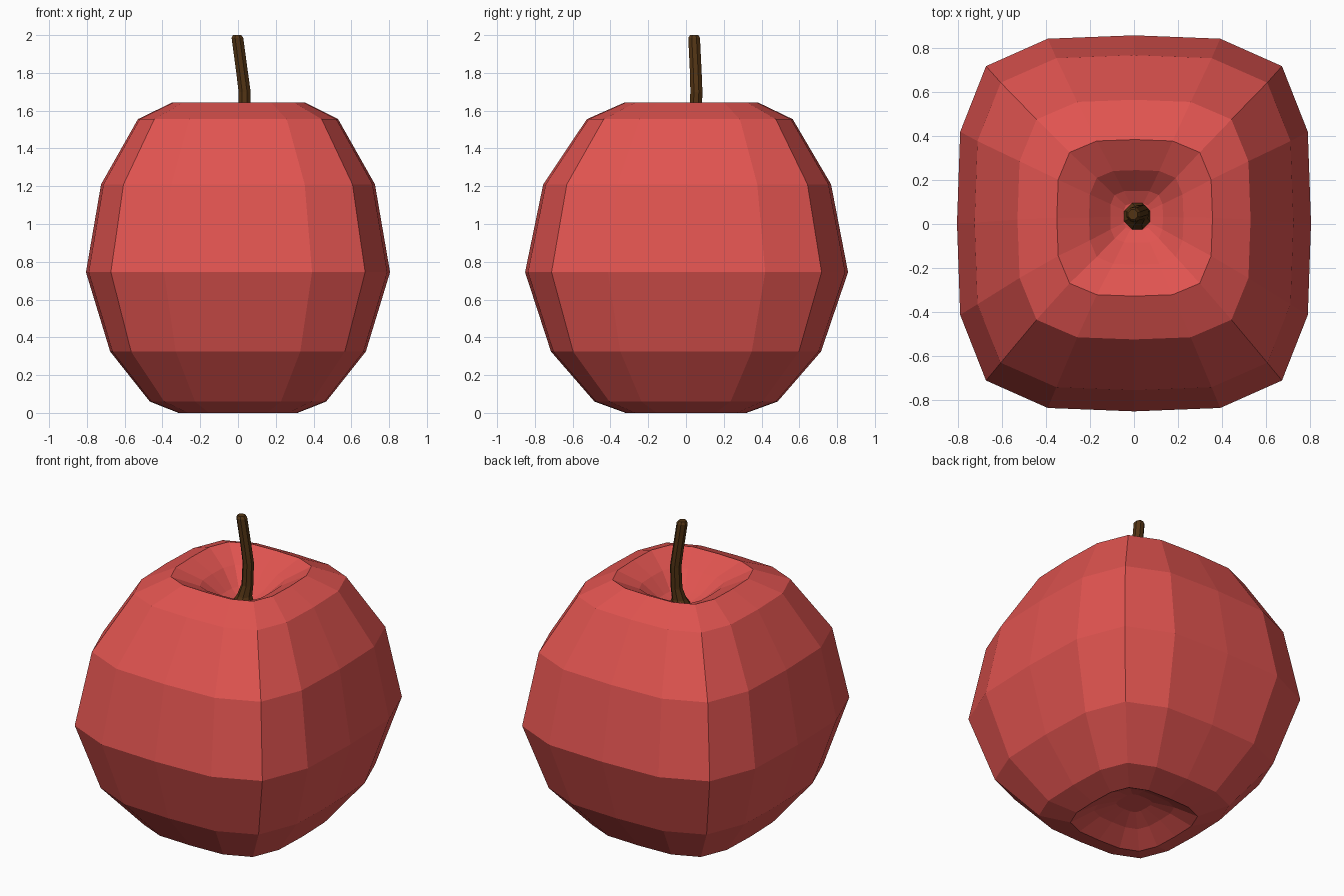
import bpy, bmesh

cube = bpy.data.objects.get("Cube")
if cube:
    bpy.data.objects.remove(cube, do_unlink=True)


def material(name, rgb):
    mat = bpy.data.materials.new(name)
    mat.use_nodes = True
    mat.diffuse_color = (*rgb, 1)
    mat.node_tree.nodes["Principled BSDF"].inputs["Base Color"].default_value = (*rgb, 1)
    return mat


def loft(name, section, rings, mat):
    """Skin a unit section through rings of (x, y, z, x radius, y radius)."""
    bm = bmesh.new()
    loops = [[bm.verts.new((cx + rx * u, cy + ry * v, z)) for u, v in section]
             for cx, cy, z, rx, ry in rings]
    n = len(section)
    for low, high in zip(loops, loops[1:]):
        for i in range(n):
            j = (i + 1) % n
            bm.faces.new((low[i], low[j], high[j], high[i]))
    caps = [bm.faces.new(loops[0]), bm.faces.new(loops[-1])]
    bmesh.ops.poke(bm, faces=caps)
    bmesh.ops.recalc_face_normals(bm, faces=bm.faces)
    mesh = bpy.data.meshes.new(name)
    bm.to_mesh(mesh)
    bm.free()
    mesh.materials.append(mat)
    obj = bpy.data.objects.new(name, mesh)
    bpy.context.collection.objects.link(obj)
    return obj


def four_sides(quarter):
    """Repeat a run of points by quarter turns."""
    points = []
    for _ in range(4):
        points += quarter
        quarter = [(-v, u) for u, v in quarter]
    return points


red = material("apple red", (0.75, 0.088, 0.08))
brown = material("stem brown", (0.085, 0.034, 0.007))

# Fruit: rounded-square rings from the bottom hollow, up the outside, into the top hollow
rounded_square = four_sides([(1, 0), (0.982, 0.487), (0.836, 0.836), (0.487, 0.982)])
fruit_rings = [
    (0, 0, 0.11, 0.09, 0.09),
    (0, 0, 0.07, 0.2, 0.2),
    (0, 0, 0, 0.315, 0.32),
    (0, 0, 0.06, 0.467, 0.485),
    (0, 0, 0.325, 0.677, 0.715),
    (0, 0.003, 0.745, 0.805, 0.855),
    (0, 0.006, 1.21, 0.725, 0.762),
    (0, 0.02, 1.555, 0.53, 0.545),
    (0.003, 0.028, 1.642, 0.354, 0.356),
    (0.01, 0.03, 1.57, 0.215, 0.215),
    (0.012, 0.033, 1.48, 0.12, 0.118),
    (0.013, 0.034, 1.45, 0.06, 0.06),
]
loft("apple_body", rounded_square, fruit_rings, red)

# Stem: bent octagonal stalk with a flared foot and a bevelled tip
octagon = four_sides([(1, 0.4), (0.4, 1)])
stem_path = [
    (0.013, 0.034, 1.44, 0.064),
    (0.02, 0.04, 1.49, 0.042),
    (0.033, 0.05, 1.56, 0.033),
    (0.035, 0.055, 1.7, 0.032),
    (0.022, 0.052, 1.8, 0.031),
    (-0.003, 0.043, 1.985, 0.031),
    (-0.005, 0.043, 2.0, 0.022),
]
loft("stem", octagon, [(x, y, z, r, r) for x, y, z, r in stem_path], brown)
